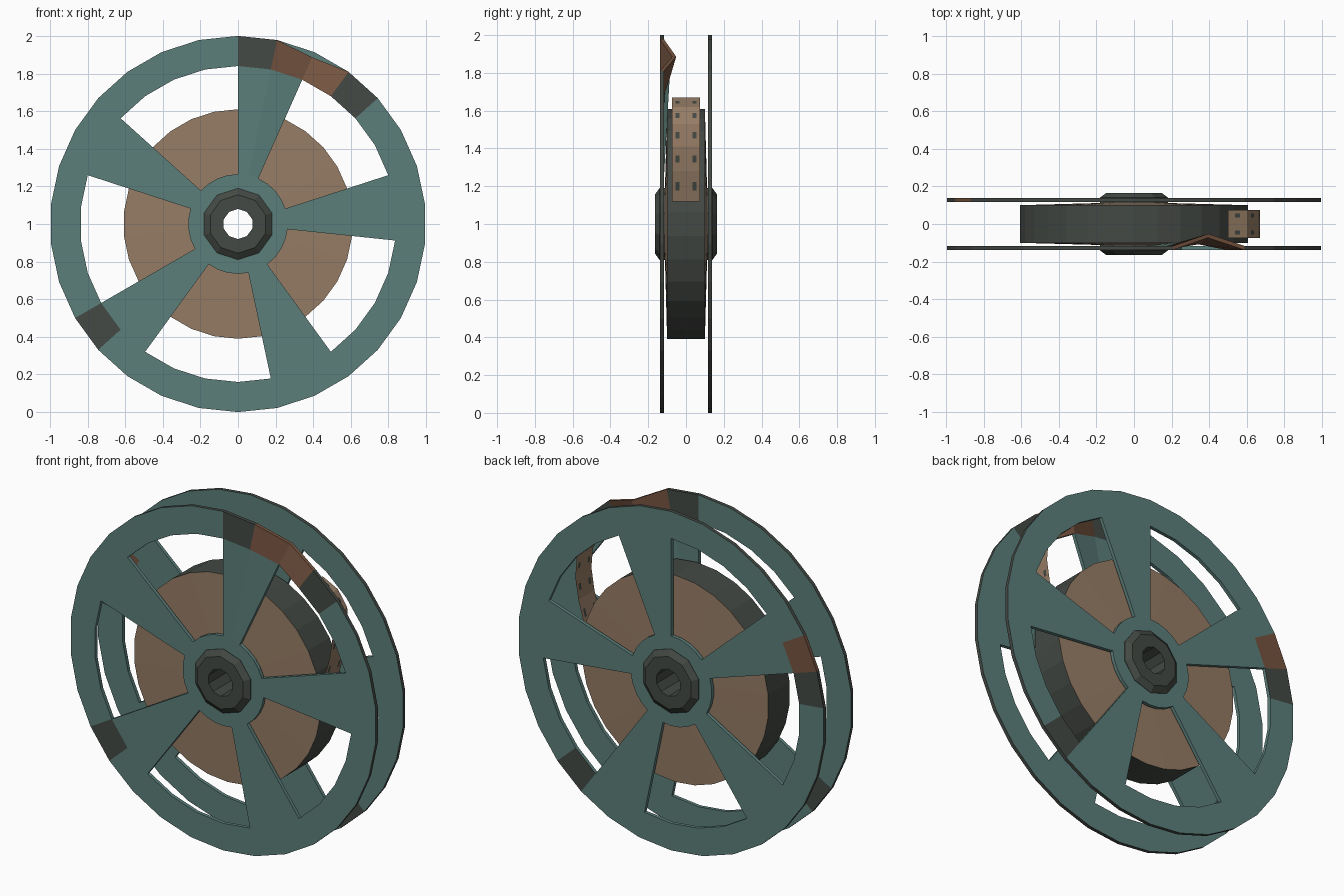
import bpy, bmesh, math
from mathutils import Vector

cube = bpy.data.objects.get("Cube")
if cube:
    bpy.data.objects.remove(cube)


def material(name, rgb):
    m = bpy.data.materials.new(name)
    m.use_nodes = True
    m.diffuse_color = (*rgb, 1)
    m.node_tree.nodes["Principled BSDF"].inputs["Base Color"].default_value = (*rgb, 1)
    return m


MATS = [material("teal_paint", (0.107, 0.213, 0.198)),
        material("dark_metal", (0.058, 0.067, 0.058)),
        material("film_brown", (0.305, 0.203, 0.130)),
        material("rust_brown", (0.181, 0.089, 0.051))]
TEAL, DARK, FILM, RUST = range(4)
CENTRE = Vector((0, 0, 1))
SEGMENTS = 30


def polar(r, turn, y):
    """Point at radius r, turned clockwise from the top (turn in 0..1)."""
    a = turn * math.tau
    return CENTRE + Vector((r * math.sin(a), y, r * math.cos(a)))


def finish(name, bm, rule):
    """Colour each face by a rule on its centre, then make the object."""
    for f in bm.faces:
        f.material_index = rule(f)
    mesh = bpy.data.meshes.new(name)
    bm.to_mesh(mesh)
    bm.free()
    for m in MATS:
        mesh.materials.append(m)
    ob = bpy.data.objects.new(name, mesh)
    bpy.context.collection.objects.link(ob)
    return ob


def radius_and_segment(f):
    c = f.calc_center_median() - CENTRE
    turn = math.atan2(c.x, c.z) / math.tau % 1
    return math.hypot(c.x, c.z), int(turn * SEGMENTS)


def lathe(name, profile, sides, rule):
    """Revolve a closed (radius, y) profile about the axle."""
    bm = bmesh.new()
    rings = [[bm.verts.new(polar(r, k / sides, y)) for r, y in profile] for k in range(sides)]
    n = len(profile)
    for k in range(sides):
        a, b = rings[k], rings[(k + 1) % sides]
        for i in range(n):
            j = (i + 1) % n
            bm.faces.new((a[i], a[j], b[j], b[i]))
    bmesh.ops.recalc_face_normals(bm, faces=bm.faces)
    return finish(name, bm, rule)


def reel_plate(name, y, tiles, dent=False):
    """Five wedge spokes between a hub ring and a rim; tiles recolour rim segments."""
    bm = bmesh.new()
    radii = (0.15, 0.265, 0.84, 1.0)
    grid = [[bm.verts.new(polar(r, k / SEGMENTS, y)) for r in radii] for k in range(SEGMENTS)]
    if dent:
        grid[2][3].co = polar(0.97, 2 / SEGMENTS, y + 0.065)
        grid[2][2].co.y += 0.03
    for k in range(SEGMENTS):
        a, b = grid[k], grid[(k + 1) % SEGMENTS]
        for i in range(3):
            if i != 1 or k % 6 < 2:
                bm.faces.new((a[i], a[i + 1], b[i + 1], b[i]))
    # Thickness
    out = bmesh.ops.extrude_face_region(bm, geom=bm.faces[:], use_keep_orig=True)
    moved = [v for v in out["geom"] if isinstance(v, bmesh.types.BMVert)]
    bmesh.ops.translate(bm, verts=moved, vec=(0, 0.021, 0))
    bmesh.ops.recalc_face_normals(bm, faces=bm.faces)

    def rule(f):
        r, k = radius_and_segment(f)
        if r > 0.86 and k in tiles:
            return tiles[k]
        return DARK if r > 0.97 else TEAL

    return finish(name, bm, rule)


# Side plates with worn rim patches
reel_plate("front_plate", -0.138, {0: DARK, 1: RUST, 2: RUST, 3: DARK, 19: DARK}, dent=True)
reel_plate("back_plate", 0.117, {11: DARK, 23: DARK, 24: RUST})

# Wound film, slightly thicker toward the hub
lathe("film_roll", [(0.17, -0.112), (0.61, -0.1), (0.61, 0.1), (0.17, 0.112)], SEGMENTS,
      lambda f: DARK if radius_and_segment(f)[0] > 0.6 else FILM)

# Ten-sided hub with a bevelled collar and an open axle hole
collar = [(0.08, -0.165), (0.155, -0.165), (0.19, -0.14)]
lathe("hub", collar + [(r, -y) for r, y in reversed(collar)], 10, lambda f: DARK)

# Loose film end with sprocket marks
path = [(0.5, 1.67), (0.6, 1.62), (0.66, 1.53), (0.67, 1.41), (0.65, 1.28), (0.605, 1.12)]
columns = (-0.075, -0.055, -0.035, 0.035, 0.055, 0.075)
bm = bmesh.new()
marks = set()
for (x0, z0), (x1, z1) in zip(path, path[1:]):
    rows = [[bm.verts.new((x0 + (x1 - x0) * t, y, z0 + (z1 - z0) * t)) for y in columns]
            for t in (0, 0.36, 0.64, 1)]
    for i in range(3):
        for j in range(5):
            f = bm.faces.new((rows[i][j], rows[i + 1][j], rows[i + 1][j + 1], rows[i][j + 1]))
            if i == 1 and j in (1, 3):
                marks.add(f)
finish("film_tail", bm, lambda f: DARK if f in marks else FILM)
